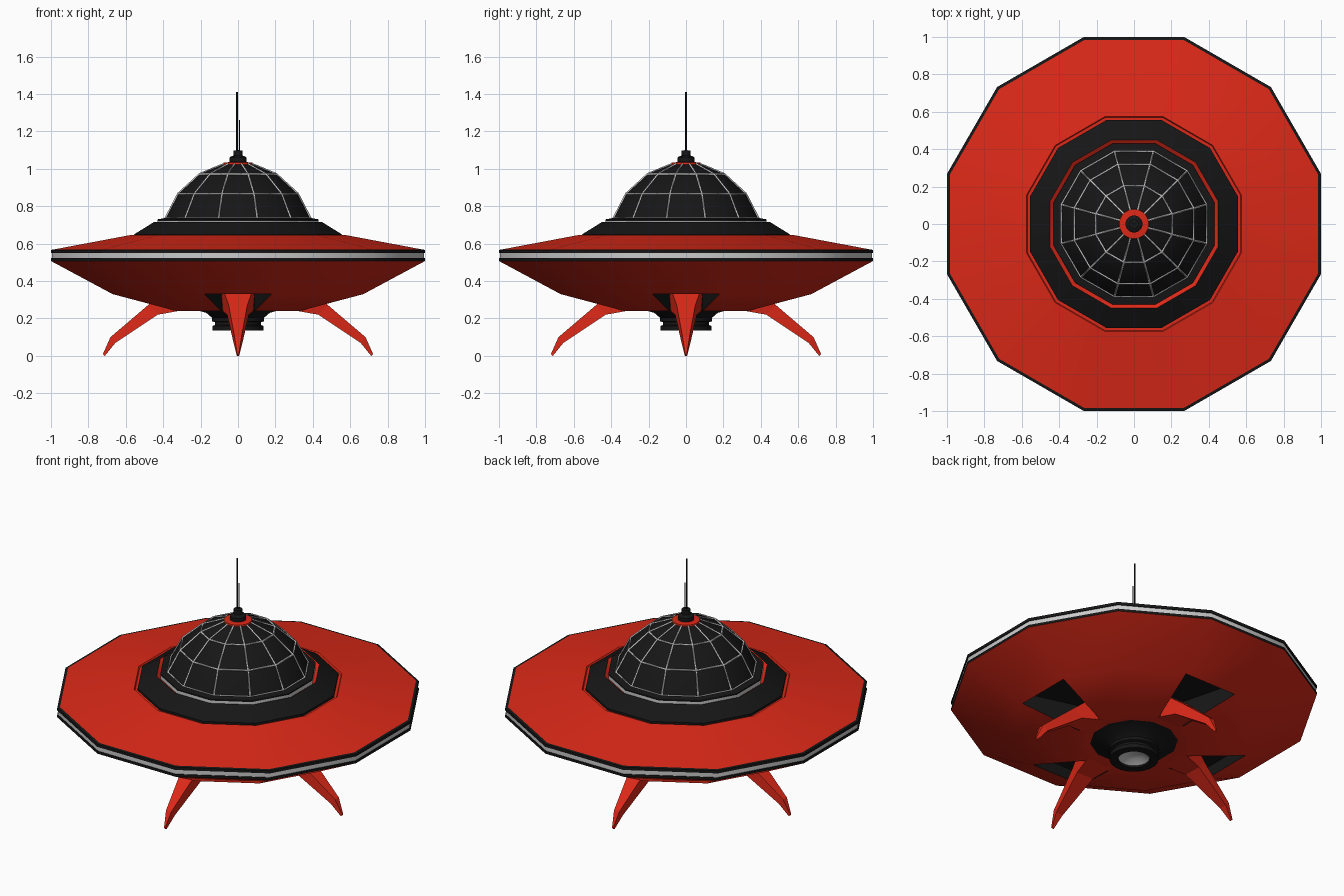
import bpy, bmesh
from math import pi, cos, sin, radians
from mathutils import Matrix

if "Cube" in bpy.data.objects:
    bpy.data.objects.remove(bpy.data.objects["Cube"])


def material(name, r, g, b):
    m = bpy.data.materials.new(name)
    m.diffuse_color = (r, g, b, 1)
    m.use_nodes = True
    m.node_tree.nodes["Principled BSDF"].inputs["Base Color"].default_value = m.diffuse_color
    return m


RED = material("red_paint", 0.72, 0.022, 0.009)
BLACK = material("black", 0.008, 0.008, 0.008)
SILVER = material("silver", 0.55, 0.55, 0.55)


def finish(bm, name, mat, smooth=True):
    mesh = bpy.data.meshes.new(name)
    bm.to_mesh(mesh)
    bm.free()
    if smooth:
        mesh.shade_smooth()
        mesh.set_sharp_from_angle(angle=radians(31))
    mesh.materials.append(mat)
    ob = bpy.data.objects.new(name, mesh)
    bpy.context.collection.objects.link(ob)
    return ob


def lathe_mesh(profile, n=12):
    """Revolve (flat-side radius, z) points, listed from below to above."""
    bm = bmesh.new()
    rings = []
    for r, z in profile:
        R = r / cos(pi / n)
        rings.append([bm.verts.new((R * cos(pi / n * (2 * i + 1)),
                                    R * sin(pi / n * (2 * i + 1)), z)) for i in range(n)])
    for a, b in zip(rings, rings[1:]):
        for i in range(n):
            j = (i + 1) % n
            bm.faces.new((a[i], a[j], b[j], b[i]))
    bmesh.ops.remove_doubles(bm, verts=bm.verts, dist=1e-5)
    return bm


def lathe(name, mat, profile, n=12):
    return finish(lathe_mesh(profile, n), name, mat)


# Lower hull with four openings for the landing legs
bm = lathe_mesh([(0.24, 0.25), (0.33, 0.24), (0.67, 0.33), (1.0, 0.507)])
openings = []
for f in bm.faces:
    c = f.calc_center_median()
    if 0.4 < c.length < 0.65 and min(abs(c.x), abs(c.y)) < 0.01:
        openings.append(f)
corners = [[v.co.copy() for v in f.verts] for f in openings]
bmesh.ops.delete(bm, geom=openings, context='FACES_ONLY')
finish(bm, "lower_hull", RED)

# Black leg wells above the openings
bm = bmesh.new()
for quad in corners:
    low = [bm.verts.new(c) for c in quad]
    high = [bm.verts.new((c.x, c.y, 0.40)) for c in quad]
    bm.faces.new(high)
    for i in range(4):
        j = (i + 1) % 4
        bm.faces.new((low[j], low[i], high[i], high[j]))
finish(bm, "leg_wells", BLACK, False)

# Rim bands and upper hull
lathe("rim_lower_band", BLACK, [(0.985, 0.505), (1.0, 0.507), (1.0, 0.522), (0.99, 0.522)])
lathe("rim_silver_band", SILVER, [(0.99, 0.52), (0.995, 0.522), (0.995, 0.549), (0.99, 0.551)])
lathe("rim_upper_band", BLACK, [(0.99, 0.549), (1.0, 0.549), (1.0, 0.566), (0.985, 0.569)])
lathe("upper_hull", RED, [(1.0, 0.566), (0.575, 0.646), (0.57, 0.637), (0.55, 0.637)])

# Collar, groove and lip under the dome
lathe("collar", BLACK, [(0.555, 0.637), (0.555, 0.65), (0.45, 0.715)])
lathe("collar_groove", RED, [(0.45, 0.715), (0.43, 0.70)])
lathe("dome_lip_edge", SILVER, [(0.43, 0.70), (0.43, 0.722)])
lathe("dome_lip", BLACK, [(0.43, 0.722), (0.43, 0.73), (0.385, 0.738)])

# Dome with silver glazing bars
dome = [(0.388, 0.735), (0.32, 0.867), (0.205, 0.972), (0.07, 1.028)]
lathe("dome", BLACK, dome)
bars = lathe("dome_bars", SILVER, dome)
wire = bars.modifiers.new("bars", 'WIREFRAME')
wire.thickness = 0.011
wire.use_boundary = True

# Cap, knob and antennas
lathe("dome_cap", RED, [(0.08, 1.022), (0.078, 1.033), (0.0, 1.04)], 24)
lathe("antenna_base", BLACK, [(0.045, 1.03), (0.045, 1.06), (0.035, 1.068), (0.025, 1.07),
                              (0.025, 1.098), (0.0, 1.1)], 16)
for name, x, r, top in (("main_antenna", -0.005, 0.005, 1.41), ("short_antenna", 0.008, 0.003, 1.26)):
    rod = lathe(name, BLACK, [(r, 1.09), (r, top), (0.0, top)], 8)
    rod.location.x = x

# Thruster under the hull
lathe("thruster_cone", BLACK, [(0.12, 0.2), (0.135, 0.2), (0.17, 0.23), (0.24, 0.25)])
lathe("thruster_ring", BLACK, [(0.085, 0.155), (0.09, 0.135), (0.137, 0.135), (0.137, 0.16), (0.123, 0.165),
                               (0.123, 0.18), (0.14, 0.185), (0.14, 0.203), (0.12, 0.205)], 24)
lathe("thruster_dish", SILVER, [(0.0, 0.175), (0.05, 0.168), (0.087, 0.145)], 24)

# Landing legs: outer point, inner point and half widths for each section
SECTIONS = [((0.36, 0.37), (0.29, 0.245), 0.085, 0.09),
            ((0.48, 0.272), (0.43, 0.22), 0.05, 0.058),
            ((0.682, 0.10), (0.655, 0.07), 0.018, 0.024),
            ((0.722, 0.01), (0.712, 0.0), 0.004, 0.006)]
for k, side in enumerate(("right", "back", "left", "front")):
    bm = bmesh.new()
    rings = []
    for (ro, zo), (ri, zi), wo, wi in SECTIONS:
        pts = ((ro, -wo, zo), (ro, wo, zo), (ri, wi, zi), (ri, -wi, zi))
        rings.append([bm.verts.new(p) for p in pts])
    for a, b in zip(rings, rings[1:]):
        for i in range(4):
            j = (i + 1) % 4
            bm.faces.new((a[i], a[j], b[j], b[i]))
    bm.faces.new(rings[0])
    bm.faces.new(rings[-1])
    bmesh.ops.recalc_face_normals(bm, faces=bm.faces)
    bm.transform(Matrix.Rotation(k * pi / 2, 4, 'Z'))
    finish(bm, side + "_leg", RED, False)
